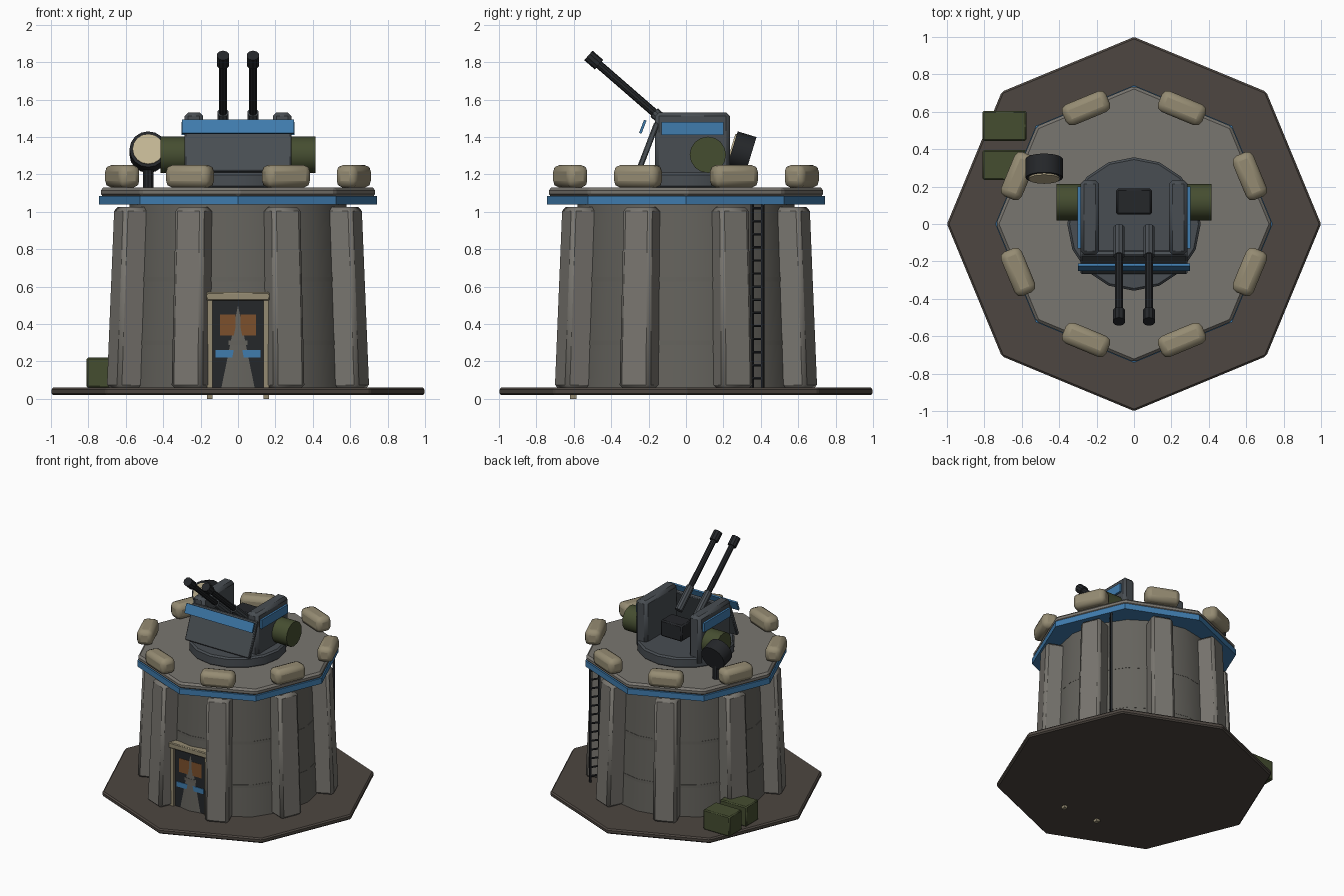
import bpy, bmesh, math
from mathutils import Matrix, Vector

if "Cube" in bpy.data.objects:
    bpy.data.objects.remove(bpy.data.objects["Cube"])

def material(name, rgb):
    m = bpy.data.materials.new(name)
    m.diffuse_color = (*rgb, 1)
    m.use_nodes = True
    m.node_tree.nodes["Principled BSDF"].inputs["Base Color"].default_value = m.diffuse_color
    return m

CONCRETE = material("concrete", (.19, .18, .16))
WALL = material("wall_concrete", (.13, .125, .11))
EARTH = material("earth", (.075, .062, .052))
BLUE = material("blue_paint", (.05, .2, .42))
STEEL = material("steel", (.065, .075, .085))
BLACK = material("gunmetal", (.018, .02, .023))
GREEN = material("olive", (.06, .075, .03))
SAND = material("sandbag", (.3, .26, .17))
RUST = material("rust", (.2, .08, .025))
LENS = material("lens", (.55, .47, .3))

def finish(name, bm, mat, bevel, segs, matrix, smooth):
    me = bpy.data.meshes.new(name)
    bm.to_mesh(me)
    bm.free()
    o = bpy.data.objects.new(name, me)
    bpy.context.collection.objects.link(o)
    me.materials.append(mat)
    o.matrix_world = matrix
    if bevel:
        b = o.modifiers.new("bevel", "BEVEL")
        b.width, b.segments = bevel, segs
    if smooth:
        bpy.context.view_layer.objects.active = o
        o.select_set(True)
        bpy.ops.object.shade_smooth_by_angle(angle=math.radians(35))
        o.select_set(False)
    return o

def box(name, size, loc, mat, rot=(0, 0, 0), bevel=0, segs=1, taper=None):
    """Box; taper moves the +x face inward at the top."""
    bm = bmesh.new()
    bmesh.ops.create_cube(bm, size=1)
    bmesh.ops.scale(bm, vec=size, verts=bm.verts)
    if taper:
        for v in bm.verts:
            if v.co.z > 0:
                v.co.y *= .92
                if v.co.x > 0:
                    v.co.x -= taper
    mx = Matrix.Translation(loc)
    for ang, ax in zip(reversed(rot), "ZYX"):
        mx = mx @ Matrix.Rotation(ang, 4, ax)
    return finish(name, bm, mat, bevel, segs, mx, bool(bevel))

def cyl(name, a, b, r1, mat, r2=None, sides=16, bevel=0):
    """Cylinder or cone between two points."""
    a, b = Vector(a), Vector(b)
    d = b - a
    bm = bmesh.new()
    bmesh.ops.create_cone(bm, cap_ends=True, segments=sides, radius1=r1,
                          radius2=r1 if r2 is None else r2, depth=d.length)
    mx = Matrix.Translation((a + b) / 2) @ Vector((0, 0, 1)).rotation_difference(d).to_matrix().to_4x4()
    return finish(name, bm, mat, bevel, 1, mx, sides >= 10)

# Ground slab, tapered tower wall and its seam bands
cyl("ground_slab", (0, 0, .02), (0, 0, .06), 1, EARTH, sides=8, bevel=.01)
cyl("tower_wall", (0, 0, .05), (0, 0, 1.05), .62, WALL, r2=.58)
for i, z in enumerate((.30, .64)):
    r = .62 - .04 * (z - .05)
    cyl(f"wall_band_{i}", (0, 0, z - .012), (0, 0, z + .012), r + .002, WALL)

# Roof slab with blue rim
cyl("roof_rim", (0, 0, 1.04), (0, 0, 1.085), .742, BLUE, sides=8)
cyl("roof_slab", (0, 0, 1.08), (0, 0, 1.13), .738, CONCRETE, sides=8, bevel=.015)

# Eight buttresses and eight sandbags
for i in range(8):
    a = math.radians(22.5 + 45 * i)
    c, s = math.cos(a), math.sin(a)
    box(f"buttress_{i}", (.2, .18, .97), (.63 * c, .63 * s, .54), CONCRETE,
        rot=(0, 0, a), bevel=.02, taper=.04)
    box(f"sandbag_{i}", (.12, .255, .12), (.67 * c, .67 * s, 1.19), SAND,
        rot=(0, 0, a), bevel=.035, segs=2)

# Door with frame and painted panels
box("door", (.28, .05, .47), (0, -.577, .295), BLACK)
box("door_stripe", (.24, .03, .04), (0, -.592, .24), BLUE)
for sx in (-1, 1):
    box(f"door_panel_{sx}", (.085, .03, .11), (sx * .055, -.589, .395), RUST)
    box(f"door_post_{sx}", (.03, .036, .53), (sx * .152, -.603, .265), SAND)
box("door_lintel", (.34, .065, .045), (0, -.603, .548), SAND, bevel=.006)

# Ladder
lc, ld = Vector((.54, .382, 0)), Vector((.019, .028, 0))
for sgn in (-1, 1):
    p = lc + ld * sgn
    box(f"ladder_rail_{sgn}", (.014, .014, 1.02), (p.x, p.y, .57), BLACK,
        rot=(0, 0, math.atan2(ld.y, ld.x)))
for i in range(14):
    z = Vector((0, 0, .11 + .07 * i))
    cyl(f"ladder_rung_{i}", lc - ld + z, lc + ld + z, .007, BLACK, sides=6)

# Supply crates
for i, y in enumerate((.525, .315)):
    box(f"crate_{i}", (.235, .16, .16), (-.692, y, .14), GREEN, bevel=.008)

# Turret: turntable, cheeks, shield, blue plates, ammunition drums
cyl("turntable", (0, 0, 1.125), (0, 0, 1.21), .357, STEEL, bevel=.012)
tilt = math.radians(-21)
box("gun_shield", (.57, .03, .28), (0, -.205, 1.345), STEEL, rot=(tilt, 0, 0), bevel=.006)
box("shield_stripe", (.6, .014, .075), (0, -.231, 1.455), BLUE, rot=(tilt, 0, 0))
for sx in (-1, 1):
    box(f"turret_cheek_{sx}", (.1, .4, .39), (sx * .236, .035, 1.337), STEEL, bevel=.02)
    box(f"cheek_stripe_{sx}", (.02, .33, .07), (sx * .292, .035, 1.445), BLUE)
    cyl(f"ammo_drum_{sx}", (sx * .27, .117, 1.305), (sx * .415, .117, 1.305), .097, GREEN)
box("breech_block", (.19, .14, .13), (0, .12, 1.335), BLACK, bevel=.01)

# Twin guns
g0 = Vector((0, -.02, 1.4))
gd = Vector((0, -math.cos(math.radians(41)), math.sin(math.radians(41))))
for sx in (-1, 1):
    o = g0 + Vector((sx * .08, 0, 0))
    cyl(f"gun_sleeve_{sx}", o, o + gd * .2, .03, STEEL, sides=10)
    cyl(f"gun_barrel_{sx}", o + gd * .15, o + gd * .62, .022, BLACK, sides=10)
    cyl(f"gun_muzzle_{sx}", o + gd * .59, o + gd * .665, .034, BLACK, sides=10)

# Searchlight, aimed slightly upward
lamp = Vector((-.48, .295, 1.32))
aim = Vector((0, -math.cos(math.radians(17)), math.sin(math.radians(17))))
cyl("searchlight_post", (-.48, .3, 1.12), (-.48, .3, 1.26), .03, BLACK, sides=10)
cyl("searchlight_body", lamp - aim * .055, lamp + aim * .05, .1, BLACK)
cyl("searchlight_lens", lamp + aim * .04, lamp + aim * .058, .084, LENS)
